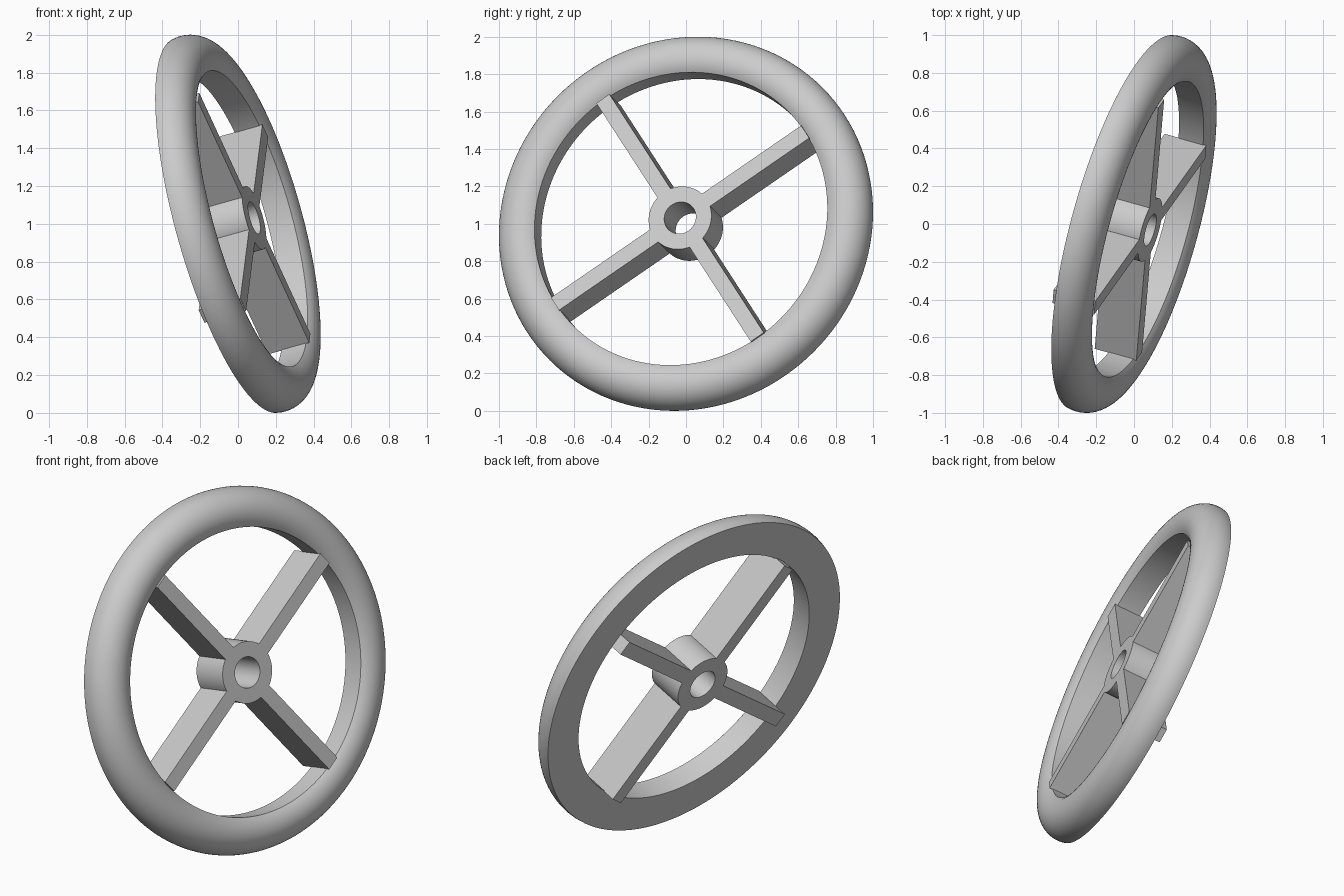
import bpy, bmesh, math
from mathutils import Vector, Matrix

cube = bpy.data.objects.get("Cube")
if cube:
    bpy.data.objects.remove(cube, do_unlink=True)

# One plain grey material
grey = bpy.data.materials.new("plain_grey")
grey.use_nodes = True
GREY = (0.6, 0.6, 0.6, 1.0)
grey.diffuse_color = GREY
grey.node_tree.nodes["Principled BSDF"].inputs["Base Color"].default_value = GREY

# Tilted wheel frame: local z is the axle, local x and y run along the spokes
axle = Vector((1, -0.28, 0.28)).normalized()
arm = Vector((-0.292, -0.41, 0.633))
arm = (arm - axle * arm.dot(axle)).normalized()
side = axle.cross(arm)
frame = Matrix.Translation((-0.06, 0.009, 0.991)) @ Matrix((arm, side, axle)).transposed().to_4x4()

FRONT, BACK = 0.157, -0.08      # hub and spoke faces along the axle
HOLE_R = 0.811                  # inner radius of the rim


def finish(bm, name):
    bmesh.ops.recalc_face_normals(bm, faces=bm.faces)
    mesh = bpy.data.meshes.new(name)
    bm.to_mesh(mesh)
    bm.free()
    mesh.materials.append(grey)
    obj = bpy.data.objects.new(name, mesh)
    bpy.context.collection.objects.link(obj)
    obj.matrix_world = frame
    bpy.ops.object.select_all(action='DESELECT')
    obj.select_set(True)
    bpy.context.view_layer.objects.active = obj
    bpy.ops.object.shade_smooth_by_angle(angle=math.radians(30))
    return obj


def lathe(name, profile, steps=128):
    """Revolve a closed (radius, depth) profile around the axle."""
    bm = bmesh.new()
    rings = []
    for i in range(steps):
        a = 2 * math.pi * i / steps
        rings.append([bm.verts.new((r * math.cos(a), r * math.sin(a), d)) for r, d in profile])
    n = len(profile)
    for i in range(steps):
        p, q = rings[i], rings[(i + 1) % steps]
        for j in range(n):
            k = (j + 1) % n
            bm.faces.new((p[j], q[j], q[k], p[k]))
    return finish(bm, name)


# Rim: round grip with a flat back and a straight inner wall
rc, dc, rad = 0.896, 0.035, 0.135
a0 = -math.asin(dc / rad)
a1 = math.pi - math.acos((rc - HOLE_R) / rad)
arc = [a0 + (a1 - a0) * i / 20 for i in range(21)]
rim = [(rc + rad * math.cos(a), dc + rad * math.sin(a)) for a in arc]
lathe("rim", rim + [(HOLE_R, 0.0)])

# Hub: sleeve with a through bore
lathe("hub", [(0.088, BACK), (0.174, BACK), (0.174, FRONT), (0.088, FRONT)], 64)

# Spokes: four deep flat bars from hub to rim
r0, r1, width = 0.165, 0.814, 0.085
for i in range(4):
    bm = bmesh.new()
    m = (Matrix.Rotation(i * math.pi / 2, 4, 'Z')
         @ Matrix.Translation(((r0 + r1) / 2, 0, (FRONT + BACK) / 2))
         @ Matrix.Diagonal((r1 - r0, width, FRONT - BACK, 1)))
    bmesh.ops.create_cube(bm, size=1, matrix=m)
    finish(bm, f"spoke_{i + 1}")
